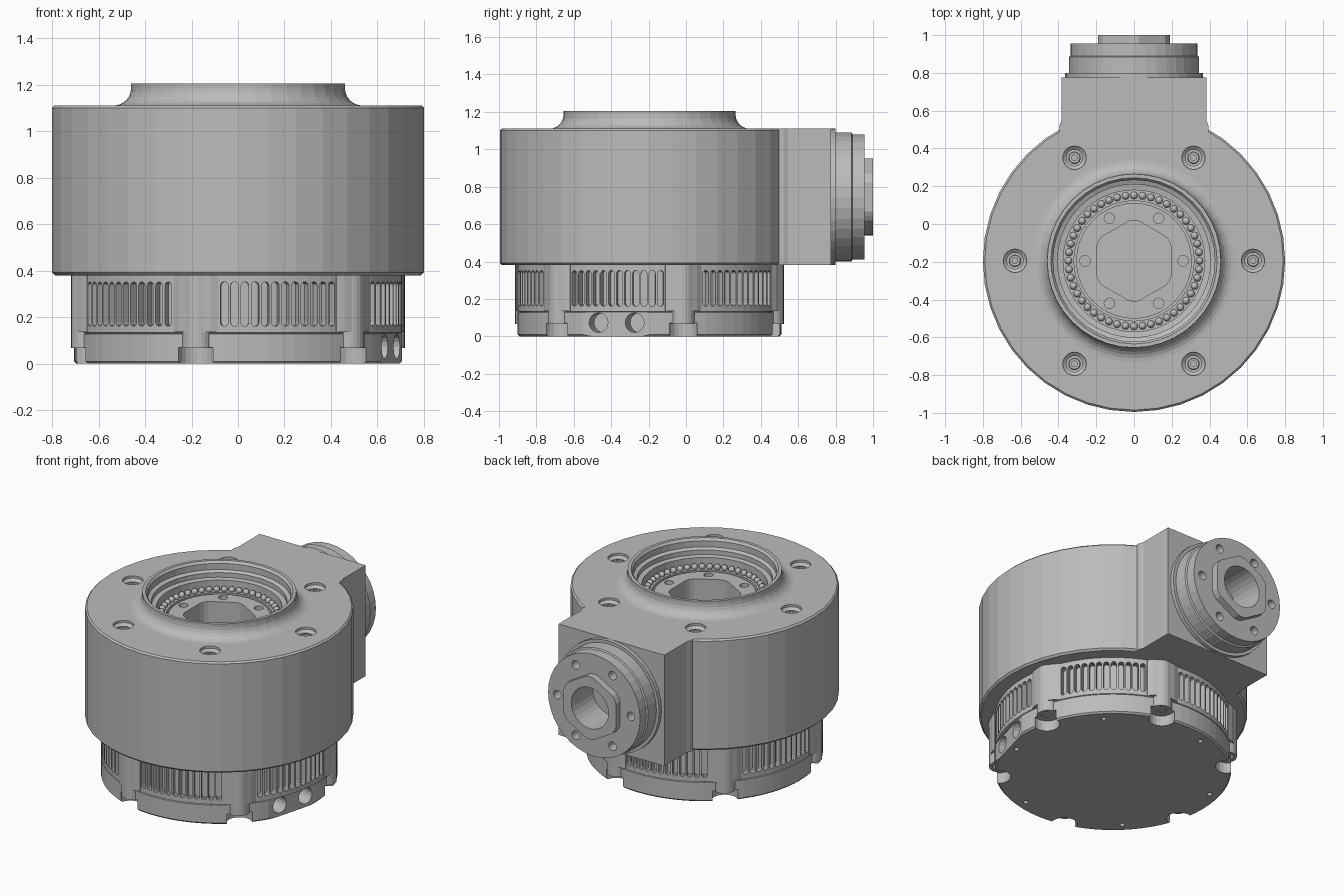
import bpy, bmesh, math
from mathutils import Matrix, Vector

if "Cube" in bpy.data.objects:
    bpy.data.objects.remove(bpy.data.objects["Cube"])

CY = -0.195            # y of the main axis
AZ = 0.745             # height of the side flange axis
T = Matrix.Translation
MAIN = T((0, CY, 0))
SIDE = T((0, 0, AZ)) @ Matrix.Rotation(-math.pi / 2, 4, 'X')

grey = bpy.data.materials.new("machined_grey")
grey.diffuse_color = (0.5, 0.5, 0.5, 1)
grey.use_nodes = True
grey.node_tree.nodes["Principled BSDF"].inputs["Base Color"].default_value = grey.diffuse_color


def polar(r, deg, z=0):
    a = math.radians(deg)
    return T((r * math.cos(a), r * math.sin(a), z))


def finish(name, bm):
    bmesh.ops.recalc_face_normals(bm, faces=bm.faces)
    me = bpy.data.meshes.new(name)
    bm.to_mesh(me)
    bm.free()
    ob = bpy.data.objects.new(name, me)
    bpy.context.collection.objects.link(ob)
    me.materials.append(grey)
    return ob


def lathe(bm, profile, mat, n=40):
    """Turn an (r, z) profile around the local z axis."""
    tmp = bmesh.new()
    vs = [tmp.verts.new((r, 0, z)) for r, z in profile]
    es = [tmp.edges.new(p) for p in zip(vs, vs[1:])]
    bmesh.ops.spin(tmp, geom=vs + es, cent=(0, 0, 0), axis=(0, 0, 1),
                   angle=2 * math.pi, steps=n)
    bmesh.ops.remove_doubles(tmp, verts=tmp.verts, dist=1e-5)
    bmesh.ops.recalc_face_normals(tmp, faces=tmp.faces)
    tmp.transform(mat)
    me = bpy.data.meshes.new("tmp")
    tmp.to_mesh(me)
    tmp.free()
    bm.from_mesh(me)
    bpy.data.meshes.remove(me)


def prism(bm, pts, z0, z1, mat):
    lo = [bm.verts.new(mat @ Vector((x, y, z0))) for x, y in pts]
    hi = [bm.verts.new(mat @ Vector((x, y, z1))) for x, y in pts]
    bm.faces.new(lo[::-1])
    bm.faces.new(hi)
    n = len(pts)
    for i in range(n):
        j = (i + 1) % n
        bm.faces.new((lo[i], lo[j], hi[j], hi[i]))


def stadium(w, h, n=5):
    """Upright slot outline, half width w and half height h."""
    pts = []
    for s, start in ((1, 0), (-1, math.pi)):
        for i in range(n + 1):
            a = start + math.pi * i / n
            pts.append((w * math.cos(a), s * (h - w) + w * math.sin(a)))
    return pts


def round_hex(ap, cap, n=48):
    pts = []
    for i in range(n):
        a = 2 * math.pi * i / n
        d = (a + math.pi / 6) % (math.pi / 3) - math.pi / 6
        r = min(cap, ap / math.cos(d))
        pts.append((r * math.cos(a), r * math.sin(a)))
    return pts


def circle(r, n=16):
    return [(r * math.cos(2 * math.pi * i / n), r * math.sin(2 * math.pi * i / n)) for i in range(n)]


def outward(deg):
    """Frame whose local z points radially out from the main axis."""
    perm = Matrix(((0, 0, 1, 0), (1, 0, 0, 0), (0, 1, 0, 0), (0, 0, 0, 1)))
    return MAIN @ Matrix.Rotation(math.radians(deg), 4, 'Z') @ perm


def boolean(ob, bm, op='DIFFERENCE'):
    tool = finish("helper", bm)
    tool.hide_render = True
    m = ob.modifiers.new("bool", 'BOOLEAN')
    m.operation, m.object, m.solver = op, tool, 'EXACT'
    bpy.context.view_layer.objects.active = ob
    bpy.ops.object.modifier_apply(modifier=m.name)
    bpy.data.objects.remove(tool)


# main drum with flared neck and stepped bore
fillet = [(0.535 - 0.075 * math.sin(a), 1.185 - 0.075 * math.cos(a))
          for a in (math.pi / 2 * i / 6 for i in range(7))]
bm = bmesh.new()
lathe(bm, [(0, 0.38), (0.788, 0.38), (0.80, 0.392), (0.80, 1.10), (0.79, 1.11)] + fillet +
      [(0.46, 1.205), (0.44, 1.205), (0.428, 1.19), (0.428, 1.15), (0.405, 1.14),
       (0.405, 1.11), (0.375, 1.105), (0.375, 1.05), (0.318, 1.05), (0.318, 1.025),
       (0.306, 1.025), (0.306, 1.045), (0, 1.045)], MAIN)
drum = finish("main_drum", bm)

# square arm block with small corner fillets against the drum
bm = bmesh.new()
prism(bm, [(0.395, 0.45), (0.395, 0.52), (0.385, 0.545), (0.385, 0.775),
           (-0.385, 0.775), (-0.385, 0.545), (-0.395, 0.52), (-0.395, 0.45)],
      0.38, 1.11, Matrix())
boolean(drum, bm, 'UNION')

# countersunk top holes, inner disc holes and central opening
bm = bmesh.new()
for k in range(6):
    lathe(bm, [(0, -0.07), (0.043, -0.07), (0.043, -0.03), (0.062, -0.015), (0.062, 0.02), (0, 0.02)],
          MAIN @ polar(0.63, 60 * k, 1.11), 20)
    prism(bm, circle(0.028), 0.98, 1.08, MAIN @ polar(0.26, 60 * k))
prism(bm, round_hex(0.195, 0.214), 0.72, 1.1, MAIN)
boolean(drum, bm)

# socket screws in the top holes
bm = bmesh.new()
for k in range(6):
    lathe(bm, [(0, -0.075), (0.033, -0.075), (0.033, -0.03), (0.028, -0.025), (0.015, -0.025),
               (0.015, -0.05), (0, -0.05)], MAIN @ polar(0.63, 60 * k, 1.11), 18)
finish("top_screws", bm)

# ring of bearing balls
bm = bmesh.new()
for k in range(48):
    bmesh.ops.create_uvsphere(bm, u_segments=10, v_segments=6, radius=0.02,
                              matrix=MAIN @ polar(0.347, 7.5 * k, 1.058))
balls = finish("bearing_balls", bm)
for p in balls.data.polygons:
    p.use_smooth = True

# side output flange
bm = bmesh.new()
lathe(bm, [(0, 0.74), (0.365, 0.74), (0.365, 0.80), (0.345, 0.80), (0.345, 0.885),
           (0.335, 0.89), (0.335, 0.955), (0, 0.955)], SIDE, 36)
flange = finish("side_flange", bm)
bm = bmesh.new()
prism(bm, round_hex(0.19, 0.206), 0.93, 1.0, SIDE)
boolean(flange, bm, 'UNION')
bm = bmesh.new()
prism(bm, circle(0.135, 28), 0.765, 1.05, SIDE)
for k in range(6):
    prism(bm, circle(0.028), 0.88, 1.0, SIDE @ polar(0.268, 60 * k))
boolean(flange, bm)

# lower housing
bm = bmesh.new()
lathe(bm, [(0, 0), (0.695, 0), (0.705, 0.01), (0.705, 0.127), (0.699, 0.13),
           (0.705, 0.133), (0.705, 0.39), (0, 0.39)], MAIN, 72)
housing = finish("lower_housing", bm)

# flat connector face, lug notches and base holes
bm = bmesh.new()
prism(bm, [(-0.3, -0.05), (0.3, -0.05), (0.3, 0.13), (-0.3, 0.13)], 0.68, 0.8, outward(-15))
for k in range(6):
    prism(bm, circle(0.078, 20), -0.05, 0.07, MAIN @ polar(0.69, 15 + 60 * k))
    prism(bm, circle(0.015, 12), -0.05, 0.05, MAIN @ polar(0.635, 45 + 60 * k))
boolean(housing, bm)

# vent slots in six groups of twelve, and two connector ports
bm = bmesh.new()
for k in range(6):
    for i in range(12):
        prism(bm, stadium(0.0165, 0.096), 0.665, 0.75,
              outward(45 + 60 * k + (i - 5.5) * 3.6) @ T((0, 0.256, 0)))
for t in (-0.1, 0.1):
    prism(bm, stadium(0.052, 0.0525, 8), 0.58, 0.75, outward(-15) @ T((t, 0.073, 0)))
boolean(housing, bm)

# screw lugs with flared shoulders
for k in range(6):
    deg = 15 + 60 * k
    bm = bmesh.new()
    prism(bm, circle(0.066, 24), 0.067, 0.39, MAIN @ polar(0.675, deg))
    lug = finish("screw_lug_%d" % (k + 1), bm)
    bm = bmesh.new()
    prism(bm, [(0.66, -0.10), (0.70, -0.10), (0.718, -0.07), (0.73, -0.035),
               (0.73, 0.035), (0.718, 0.07), (0.70, 0.10), (0.66, 0.10)], 0.135, 0.389,
          MAIN @ Matrix.Rotation(math.radians(deg), 4, 'Z'))
    boolean(lug, bm, 'UNION')
    bm = bmesh.new()
    prism(bm, circle(0.03, 12), 0, 0.12, MAIN @ polar(0.69, deg))
    boolean(lug, bm)
